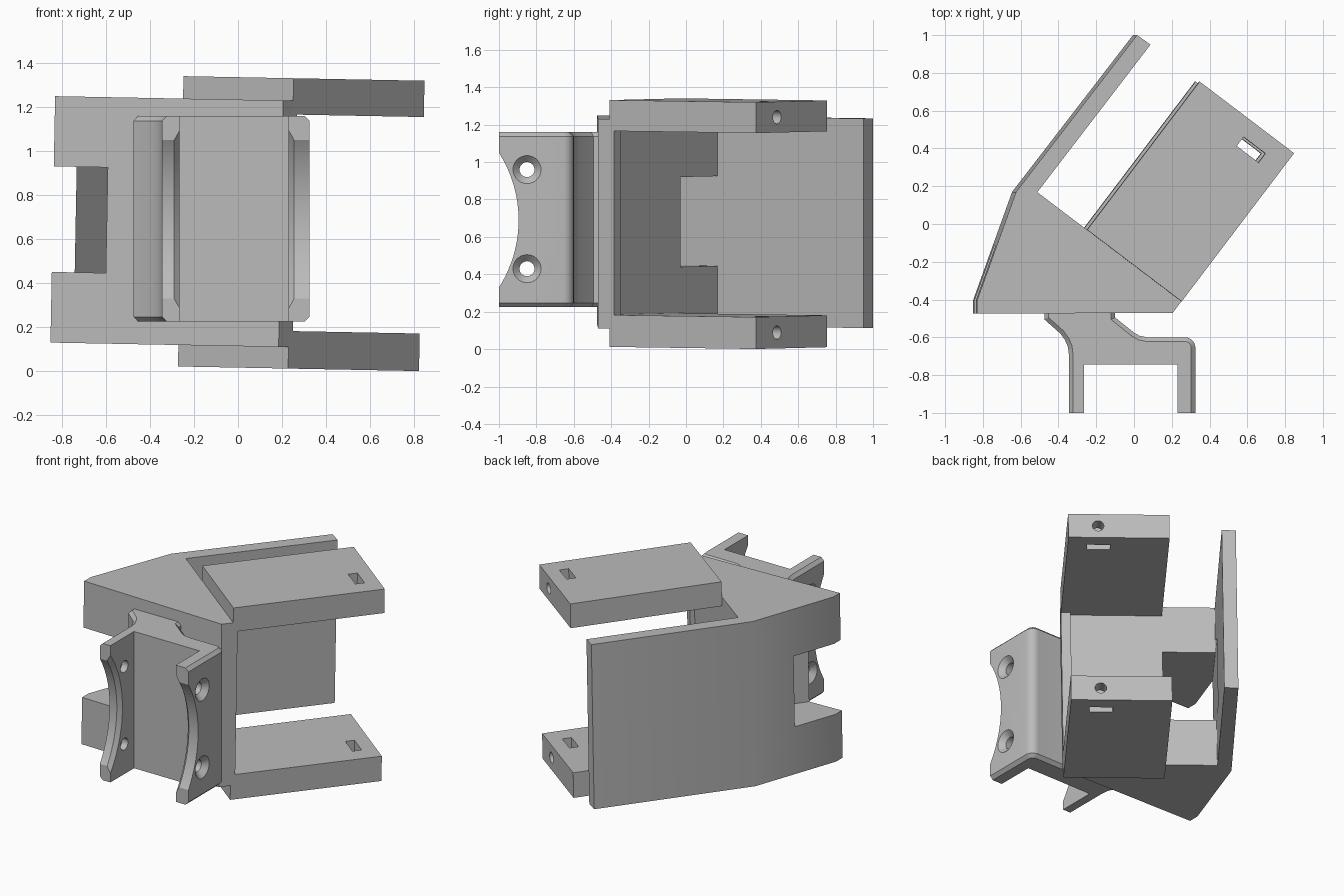
import bpy, bmesh, math
from mathutils import Matrix, Vector

if "Cube" in bpy.data.objects:
    bpy.data.objects.remove(bpy.data.objects["Cube"])

grey = bpy.data.materials.new("plain grey")
grey.use_nodes = True
COLOUR = (0.5, 0.5, 0.5, 1)
grey.diffuse_color = COLOUR
grey.node_tree.nodes["Principled BSDF"].inputs["Base Color"].default_value = COLOUR

# Slanted frame: u runs along the arms, w across them, from the body's corner
CORNER = Vector((0.24, -0.41))
ANGLE = 0.922
U = Vector((math.cos(ANGLE), math.sin(ANGLE)))
W = Vector((-U.y, U.x))
# The frame leans slightly about the depth axis
PIVOT = Matrix.Translation((0, 0, 0.67))
LEAN = PIVOT @ Matrix.Rotation(0.019, 4, 'Y') @ PIVOT.inverted()


def finish(name, bm):
    bmesh.ops.recalc_face_normals(bm, faces=bm.faces)
    mesh = bpy.data.meshes.new(name)
    bm.to_mesh(mesh)
    bm.free()
    mesh.materials.append(grey)
    obj = bpy.data.objects.new(name, mesh)
    bpy.context.collection.objects.link(obj)
    return obj


def prism(name, outline, z0, z1, bevelled=None, width=0.022):
    """Extrude an outline in z; chamfer cap edges whose midpoint passes a rule."""
    bm = bmesh.new()
    base = bm.faces.new([bm.verts.new((p[0], p[1], z0)) for p in outline])
    top = bmesh.ops.extrude_face_region(bm, geom=[base], use_keep_orig=True)["geom"]
    bmesh.ops.translate(bm, vec=(0, 0, z1 - z0),
                        verts=[v for v in top if isinstance(v, bmesh.types.BMVert)])
    bmesh.ops.recalc_face_normals(bm, faces=bm.faces)
    if bevelled:
        edges = [e for e in bm.edges
                 if abs(e.verts[0].co.z - e.verts[1].co.z) < 1e-5
                 and bevelled((e.verts[0].co + e.verts[1].co) / 2)]
        bmesh.ops.bevel(bm, geom=edges, offset=width, segments=1,
                        profile=0.5, affect='EDGES')
    return finish(name, bm)


def slanted_box(name, u0, u1, w0, w1, z0, z1):
    pts = [CORNER + U * u + W * w for u, w in ((u0, w0), (u1, w0), (u1, w1), (u0, w1))]
    return prism(name, pts, z0, z1)


def lathe(name, profile, centre, turn=0.0, sides=32):
    """Turn an (x, radius) profile about the x axis, then place it."""
    bm = bmesh.new()
    rings = [[bm.verts.new((x, r * math.cos(2 * math.pi * i / sides),
                            r * math.sin(2 * math.pi * i / sides)))
              for i in range(sides)] for x, r in profile]
    for a, b in zip(rings, rings[1:]):
        for i in range(sides):
            j = (i + 1) % sides
            bm.faces.new((a[i], a[j], b[j], b[i]))
    bm.faces.new(rings[0])
    bm.faces.new(rings[-1])
    bm.transform(Matrix.Translation(centre) @ Matrix.Rotation(turn, 4, 'Z'))
    return finish(name, bm)


def cut(obj, cutter):
    mod = obj.modifiers.new("cut", 'BOOLEAN')
    mod.operation = 'DIFFERENCE'
    mod.solver = 'EXACT'
    mod.object = cutter
    cutter.hide_render = True
    bpy.context.view_layer.objects.active = obj
    bpy.ops.object.modifier_apply(modifier=mod.name)
    bpy.data.objects.remove(cutter)


# Wedge body with its long side wall, and the window through its corner
body = prism("body_with_side_wall", [
    (-0.842, -0.475), (-0.842, -0.405), (-0.635, 0.17), (0.005, 1.0), (0.077, 0.95),
    CORNER + W * 0.957, CORNER, (0.195, -0.47)], 0.114, 1.234)
cut(body, slanted_box("window_cutter", -1, 0.2, 0.628, 0.957, 0.435, 0.915))

# Narrow lip on the rear face between the arms
lip = slanted_box("rear_lip", -0.02, 0.03, 0, 0.06, 0.18, 1.18)

# Upper and lower arms, each with a slot and a hole in its end
leaning = [body, lip]
for name, z0, z1 in (("upper_arm", 1.171, 1.336), ("lower_arm", 0.0165, 0.187)):
    arm = slanted_box(name, 0, 0.985, 0, 0.628, z0, z1)
    cut(arm, slanted_box("slot_cutter", 0.832, 0.892, 0.12, 0.265, z0 - 0.1, z1 + 0.1))
    spot = CORNER + U * 0.87 + W * 0.185
    cut(arm, lathe("hole_cutter", [(0, 0.036), (0.3, 0.036)],
                   (spot.x, spot.y, (z0 + z1) / 2), ANGLE))
    leaning.append(arm)
for obj in leaning:
    obj.data.transform(LEAN)

# Upright bracket: neck, web and two legs
shoulder = [(0.27 + 0.055 * math.sin(math.pi * i / 12),
             -0.655 + 0.055 * math.cos(math.pi * i / 12)) for i in range(7)]
bracket_outline = [
    (-0.265, -1), (-0.345, -1), (-0.345, -0.69), (-0.35, -0.65), (-0.365, -0.615),
    (-0.39, -0.58), (-0.475, -0.505), (-0.475, -0.45), (-0.1, -0.45), (-0.1, -0.495),
    (0.0, -0.575), (0.03, -0.592), (0.07, -0.6)] + shoulder + [
    (0.325, -1), (0.23, -1), (0.23, -0.745), (-0.265, -0.745)]


def outer_edge(m):
    leg_end = m.y < -0.99
    leg_inside = m.y < -0.8 and -0.3 < m.x < 0.3
    return not (leg_end or leg_inside or m.y > -0.46)


bracket = prism("bracket", bracket_outline, 0.225, 1.16, outer_edge)

# Hollow, chamfered arc across the leg ends
cut(bracket, lathe("arc_cutter", [(-0.6, 0.67), (-0.29, 0.67), (-0.265, 0.695),
                                  (0.23, 0.695), (0.255, 0.67), (0.6, 0.67)],
                   (0, -1.565, 0.69), sides=128))
# Countersunk screw holes through both legs
for z in (0.43, 0.96):
    cut(bracket, lathe("screw_cutter", [(-0.4, 0.075), (-0.345, 0.075), (-0.31, 0.04),
                                        (0.29, 0.04), (0.325, 0.075), (0.4, 0.075)],
                       (0, -0.85, z)))

# Smooth the curves and keep the corners sharp
for obj in leaning + [bracket]:
    bpy.ops.object.select_all(action='DESELECT')
    obj.select_set(True)
    bpy.context.view_layer.objects.active = obj
    bpy.ops.object.shade_smooth_by_angle(angle=math.radians(30))
